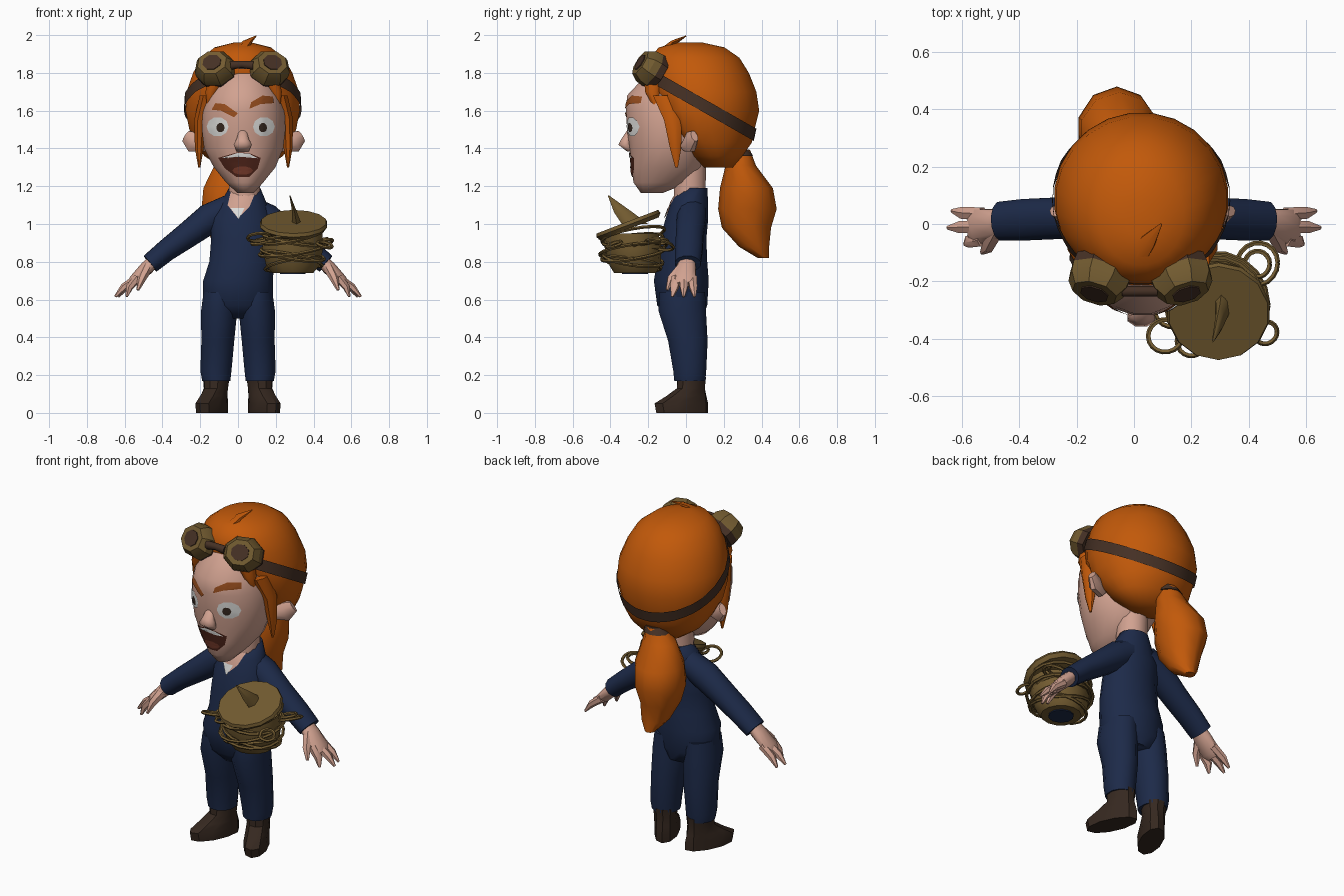
import bpy, bmesh, random
from math import sin, cos, pi, radians
from mathutils import Vector, Matrix
from mathutils.bvhtree import BVHTree

if "Cube" in bpy.data.objects:
    bpy.data.objects.remove(bpy.data.objects["Cube"], do_unlink=True)
random.seed(4)


def colour(name, *rgb):
    m = bpy.data.materials.new(name)
    m.use_nodes = True
    m.diffuse_color = (*rgb, 1)
    bsdf = next(n for n in m.node_tree.nodes if n.type == "BSDF_PRINCIPLED")
    bsdf.inputs["Base Color"].default_value = (*rgb, 1)
    bsdf.inputs["Roughness"].default_value = 0.9
    return m


SKIN = colour("skin", .64, .36, .28)
HAIR = colour("orange hair", .54, .1, .003)
NAVY = colour("navy cloth", .012, .023, .066)
BRASS = colour("olive brass", .17, .105, .03)
BOOT = colour("boot brown", .036, .021, .014)
DARK = colour("dark leather", .06, .03, .018)
WHITE = colour("off white", .72, .72, .70)
BROW = colour("brow brown", .33, .08, .014)
MOUTH = colour("mouth red brown", .07, .016, .009)
TONGUE = colour("tongue red", .17, .04, .022)


def build(name, verts, faces, mat, recalc=True, angle=50):
    me = bpy.data.meshes.new(name)
    me.from_pydata([tuple(v) for v in verts], [], faces)
    bm = bmesh.new()
    bm.from_mesh(me)
    if recalc:
        bmesh.ops.recalc_face_normals(bm, faces=bm.faces)
    bm.to_mesh(me)
    bm.free()
    me.materials.append(mat)
    ob = bpy.data.objects.new(name, me)
    bpy.context.collection.objects.link(ob)
    bpy.ops.object.select_all(action="DESELECT")
    ob.select_set(True)
    bpy.context.view_layer.objects.active = ob
    bpy.ops.object.shade_smooth_by_angle(angle=radians(angle))
    return ob


def loft(name, rings, mat, n=12, along=False, angle=50):
    """Skin rings of (x, y, z, rx, ry[, front limit]), level or square to the path."""
    verts, faces = [], []
    pts = [Vector(r[:3]) for r in rings]
    for i, r in enumerate(rings):
        tangent = pts[min(i + 1, len(pts) - 1)] - pts[max(i - 1, 0)]
        turn = tangent.to_track_quat("Z", "Y") if along else Matrix.Identity(3)
        for k in range(n):
            a = 2 * pi * (k + .5) / n
            v = pts[i] + turn @ Vector((r[3] * cos(a), r[4] * sin(a), 0))
            if len(r) > 5:
                v.y = max(v.y, r[5])
            verts.append(v)
    for i in range(len(rings) - 1):
        for k in range(n):
            a, b = i * n + k, i * n + (k + 1) % n
            faces.append((a, b, b + n, a + n))
    faces += [tuple(range(n)), tuple(range(len(verts) - n, len(verts)))]
    return build(name, verts, faces, mat, angle=angle)


def surface(ob):
    return BVHTree.FromPolygons([v.co for v in ob.data.vertices],
                                [tuple(p.vertices) for p in ob.data.polygons])


def patch(name, tree, outline, mat, lift=.006):
    """Thin plate of an (x, z) outline, counter-clockwise, laid on the front."""
    pts = [Vector(p) for p in outline]
    edge = [p.lerp(pts[(i + 1) % len(pts)], t) for i, p in enumerate(pts) for t in (0, .5)]
    mid = sum(edge, Vector((0, 0))) / len(edge)
    n, flat = len(edge), [mid]
    for s in (.35, .7, 1):
        flat += [mid.lerp(p, s) for p in edge]
    verts = []
    for p in flat:
        hit = tree.ray_cast(Vector((p.x, -2, p.y)), Vector((0, 1, 0)))[0]
        verts.append((p.x, (hit.y if hit else -.1) - lift, p.y))
    faces = [(0, 1 + k, 1 + (k + 1) % n) for k in range(n)]
    for j in range(2):
        for k in range(n):
            a, b = 1 + j * n + k, 1 + j * n + (k + 1) % n
            faces.append((a, a + n, b + n, b))
    return build(name, verts, faces, mat, recalc=False)


def oval(x, z, rx, rz, n=10):
    return [(x + rx * cos(2 * pi * k / n), z + rz * sin(2 * pi * k / n)) for k in range(n)]


# Head and face
face = loft("face", [(.04, -.18, 1.165, .045, .06), (.035, -.13, 1.22, .1, .15),
                     (.035, -.1, 1.3, .165, .19), (.03, -.09, 1.4, .212, .21),
                     (.03, -.09, 1.5, .224, .225), (.03, -.09, 1.6, .22, .23),
                     (.03, -.08, 1.68, .2, .235), (.03, -.04, 1.76, .175, .2),
                     (.03, 0, 1.86, .14, .17)], SKIN, 20, angle=70)
skin = surface(face)
loft("nose", [(.025, -.295, 1.5, .02, .015), (.025, -.315, 1.45, .035, .03),
              (.025, -.325, 1.42, .052, .036), (.025, -.295, 1.385, .035, .02)],
     SKIN, 8, angle=80)
loft("neck", [(.03, .02, 1.05, .085, .09), (.035, .02, 1.14, .085, .085),
              (.03, .02, 1.32, .085, .09)], SKIN)
for side, x, look in (("right", -.108, .015), ("left", .137, -.005)):
    patch(side + "_eye", skin, oval(x, 1.515, .058, .052), WHITE)
    patch(side + "_pupil", skin, oval(x + look, 1.51, .022, .025), BOOT, .009)
patch("right_brow", skin, [(-.14, 1.605), (-.09, 1.6), (-.02, 1.565), (0, 1.585),
                           (-.07, 1.635), (-.12, 1.64)], BROW)
patch("left_brow", skin, [(.06, 1.61), (.12, 1.635), (.19, 1.64), (.185, 1.675),
                          (.13, 1.68), (.07, 1.645)], BROW)
patch("mouth", skin, [(-.105, 1.35), (-.07, 1.295), (-.01, 1.25), (.06, 1.25), (.105, 1.295),
                      (.12, 1.35), (.06, 1.375), (0, 1.38)], MOUTH, .005)
patch("teeth", skin, [(-.09, 1.348), (.01, 1.356), (.105, 1.348), (.06, 1.372), (0, 1.377)],
      WHITE, .008)
patch("tongue", skin, oval(.025, 1.283, .055, .022), TONGUE, .008)

# Hair, with a flat opening for the face
hair = loft("hair", [(.03, .17, 1.30, .12, .08), (.03, .15, 1.36, .21, .15, .03),
                     (.025, .12, 1.43, .255, .23, .01), (.025, .095, 1.5, .285, .27, -.04),
                     (.025, .09, 1.6, .305, .3, -.09), (.025, .08, 1.7, .3, .295, -.155),
                     (.025, .06, 1.8, .265, .275), (.025, .045, 1.88, .22, .24),
                     (.025, .03, 1.935, .15, .175), (.025, .02, 1.96, .05, .07)],
            HAIR, 24, angle=60)
loft("hair_tuft", [(.02, -.1, 1.92, .04, .03), (.05, -.06, 1.965, .03, .012),
                   (.095, .0, 1.995, .004, .003)], HAIR, 6, along=True)
loft("ponytail", [(.0, .29, 1.39, .045, .05), (-.03, .29, 1.31, .1, .08),
                  (-.05, .32, 1.19, .14, .14), (-.06, .325, 1.08, .14, .155),
                  (-.06, .32, .98, .11, .13), (-.05, .36, .88, .08, .08),
                  (-.05, .41, .82, .03, .03)], HAIR, 10)
loft("ponytail_tie", [(.0, .28, 1.395, .06, .055), (-.01, .29, 1.36, .075, .065)], DARK, 10)
for side, s in (("right", -1), ("left", 1)):
    loft(side + "_sideburn", [(.03 + s * .235, -.05, 1.3, .006, .008),
                              (.03 + s * .235, -.055, 1.4, .025, .032),
                              (.03 + s * .23, -.07, 1.55, .035, .05),
                              (.03 + s * .2, -.11, 1.68, .035, .07)], HAIR, 8)
    loft(side + "_fringe", [(.03 + s * .185, -.16, 1.61, .008, .008),
                            (.03 + s * .17, -.175, 1.7, .035, .045),
                            (.03 + s * .11, -.17, 1.82, .07, .06)], HAIR, 8)
    loft(side + "_ear", [(.03 + s * .2, .0, 1.41, .03, .03),
                         (.03 + s * .265, .025, 1.435, .035, .06),
                         (.03 + s * .305, .045, 1.465, .02, .035)], SKIN, 8, along=True)

# Goggle strap wrapped on the hair in a tilted plane
shell, verts, count = surface(hair), [], 40
for k in range(count):
    a = 2 * pi * k / count
    ray = Vector((cos(a), sin(a), -.57 * sin(a)))
    for dz in (-.036, .036):
        hit = shell.ray_cast(Vector((.025, .08, 1.635 + dz)), ray)[0]
        verts.append(hit + ray.normalized() * .009)
build("goggle_strap", verts, [(2 * k, (2 * k + 2) % (2 * count), (2 * k + 3) % (2 * count),
      2 * k + 1) for k in range(count)], DARK)

# Goggles
for side, x, s in (("right", -.12, -1), ("left", .165, 1)):
    c, d = Vector((x, -.185, 1.82)), Vector((s * .25, -.8, .5)).normalized()
    for part, steps, mat in (
            ("pad", ((-.05, .108), (-.01, .112)), DARK),
            ("cup", ((-.01, .112), (.03, .108), (.07, .082)), BRASS),
            ("lens", ((.06, .052), (.075, .052)), DARK)):
        loft(f"{side}_goggle_{part}", [(*(c + d * t), r, r * .9) for t, r in steps],
             mat, 8, along=True, angle=25)
loft("goggle_bridge", [(-.04, -.235, 1.84, .02, .025), (.02, -.235, 1.845, .02, .02),
                       (.08, -.235, 1.84, .02, .025)], DARK, 8, along=True)

# Overalls with an open neck
torso = loft("torso", [(.01, 0, .5, .13, .09), (0, -.02, .57, .19, .135),
                       (0, -.025, .7, .188, .148), (.02, -.02, .8, .175, .135),
                       (.02, -.015, .92, .165, .125), (.02, .005, 1.03, .165, .115),
                       (.03, .02, 1.12, .12, .098), (.035, .04, 1.19, .085, .075)],
             NAVY, 16, angle=70)
chest = surface(torso)
patch("open_neck", chest, [(0, 1.03), (.06, 1.09), (.1, 1.185), (-.035, 1.185), (-.055, 1.1)],
      SKIN)
patch("undershirt", chest, [(.005, 1.025), (.035, 1.085), (-.04, 1.085)], WHITE, .009)

# Limbs, mirrored
for side, s in (("right", -1), ("left", 1)):
    loft(side + "_leg", [(s * .115, .02, .17, .077, .085), (s * .117, .02, .22, .085, .09),
                         (s * .107, .01, .38, .09, .108), (s * .1, -.02, .54, .099, .13),
                         (s * .095, -.02, .64, .09, .125)], NAVY)
    boot = loft(side + "_boot", [(0, -.055, 0, .065, .15), (0, -.06, .05, .066, .155),
                                 (0, -.03, .09, .064, .115), (0, -.005, .13, .062, .08),
                                 (0, 0, .19, .07, .08)], BOOT, 10, angle=35)
    boot.data.transform(Matrix.Translation((s * .115, .03, 0)) @ Matrix.Rotation(s * .42, 4, "Z"))
    loft(side + "_sleeve", [(s * .04, .035, 1.09, .075, .07), (s * .15, .03, 1.03, .08, .082),
                            (s * .27, .02, .94, .075, .07), (s * .38, .015, .86, .075, .06),
                            (s * .465, .01, .79, .07, .055)], NAVY, along=True)
    loft(side + "_palm", [(s * .43, .01, .82, .04, .035), (s * .485, .0, .765, .055, .037),
                          (s * .55, -.01, .70, .065, .03), (s * .57, -.01, .68, .05, .02)],
         SKIN, 10, along=True)
    for k, y in enumerate((-.055, -.01, .035)):
        tip = (.59, .65, .635)[k]
        loft(f"{side}_finger_{k}", [(s * .53, y, .715, .026, .024),
                                    (s * (.5 * tip + .28), y * 1.1, .665, .024, .02),
                                    (s * tip, y * 1.3, .615, .007, .007)], SKIN, 6, along=True)
    loft(side + "_thumb", [(s * .48, -.02, .77, .03, .03), (s * .51, -.08, .71, .024, .022),
                           (s * .53, -.1, .65, .008, .008)], SKIN, 6, along=True)

# Basket with a tilted lid, a spike and tangled wire loops
loft("basket", [(.29, -.27, .74, .11, .11), (.29, -.27, .78, .145, .135),
                (.29, -.28, .87, .165, .15), (.29, -.29, .95, .16, .145)], BRASS, 14, angle=30)
loft("basket_base", [(.29, -.27, .734, .07, .07), (.29, -.27, .742, .07, .07)], NAVY, 10)
lid = loft("basket_lid", [(0, 0, -.02, .165, .165), (0, 0, 0, .182, .182), (0, 0, .018, .175, .175)],
           BRASS, 14, angle=30)
lid.data.transform(Matrix.Translation((.295, -.305, .995)) @ Matrix.Rotation(radians(21), 4, "X"))
loft("lid_spike", [(.31, -.27, 1.0, .03, .07), (.3, -.33, 1.06, .015, .05),
                   (.275, -.41, 1.15, .003, .004)], BRASS, 6)


def wire(name, centre, radius, tilt):
    turn = Matrix.Rotation(tilt[0], 3, "X") @ Matrix.Rotation(tilt[1], 3, "Y")
    pts = [Vector(centre) + turn @ Vector((radius * cos(a), radius * sin(a), 0))
           for a in (2 * pi * k / 18 for k in range(19))]
    loft(name, [(*p, .009, .009) for p in pts], BRASS, 5, along=True)


for k, (x, y, r) in enumerate(((.43, -.14, .075), (.43, -.14, .045), (.11, -.39, .06),
                               (.46, -.38, .04), (.13, -.3, .06), (.2, -.41, .05))):
    wire(f"side_loop_{k}", (x, y, .89 + .02 * (k % 3)), r,
         (random.uniform(-.4, .4), random.uniform(-.4, .4)))
for k in range(7):
    wire(f"wrap_loop_{k}", (.29, -.28, .79 + .025 * k), .15 + .01 * (k % 4),
         (random.uniform(-.25, .25), random.uniform(-.25, .25)))
